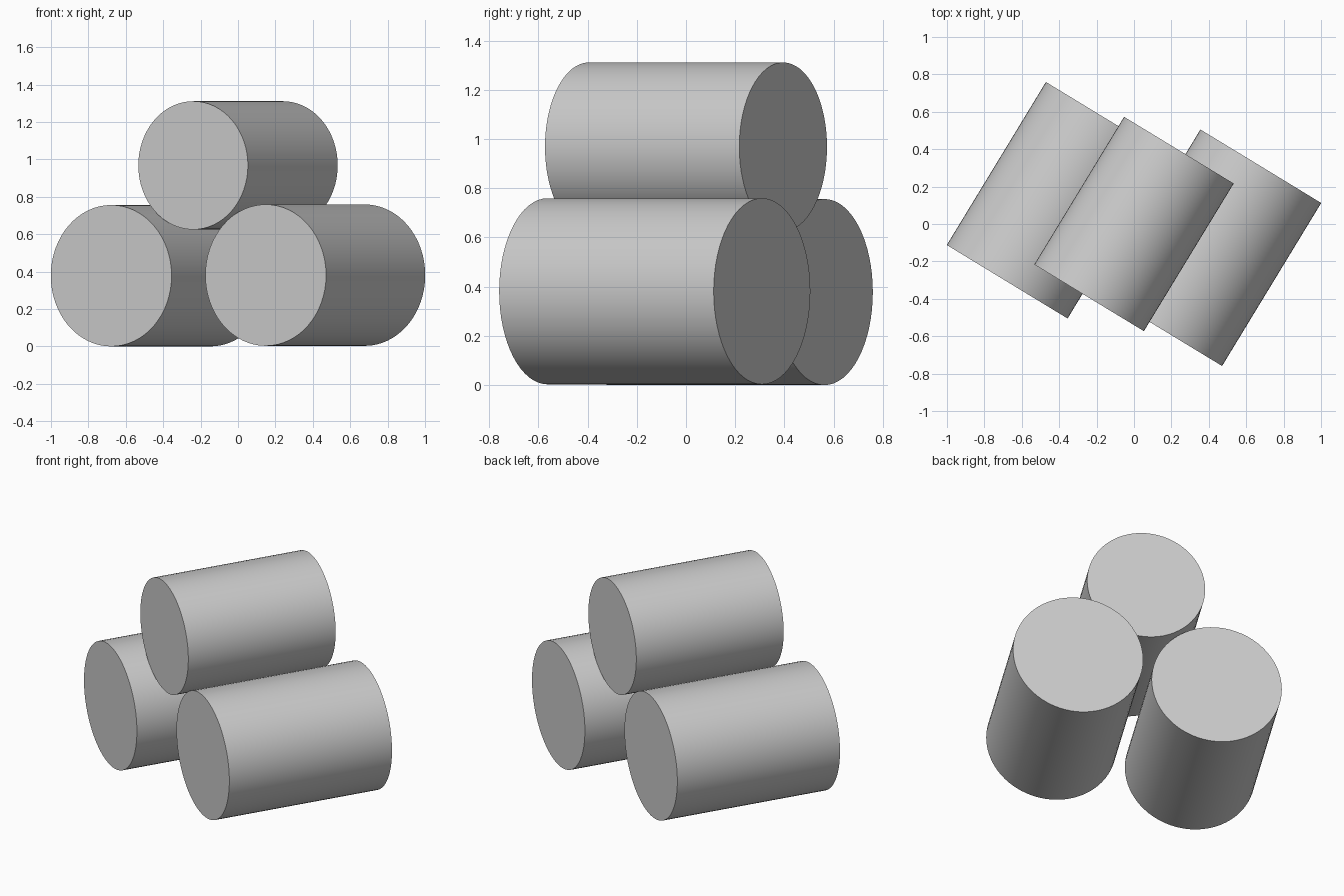
import bpy
import math
from mathutils import Vector

cube = bpy.data.objects.get("Cube")
if cube:
    bpy.data.objects.remove(cube, do_unlink=True)

# Single plain grey for all logs
grey = bpy.data.materials.new("light_grey")
grey.use_nodes = True
GREY = (0.6, 0.6, 0.6, 1.0)
grey.diffuse_color = GREY
grey.node_tree.nodes["Principled BSDF"].inputs["Base Color"].default_value = GREY

# Shared horizontal direction of the stack
AXIS = Vector((0.52, 0.855, 0)).normalized()


def add_log(name, centre, radius, length):
    bpy.ops.mesh.primitive_cylinder_add(vertices=64, radius=radius, depth=length, location=centre)
    log = bpy.context.object
    log.name = name
    log.rotation_euler = AXIS.to_track_quat('Z', 'Y').to_euler()
    log.data.materials.append(grey)
    bpy.ops.object.shade_smooth_by_angle(angle=math.radians(30))
    return log


# Two large logs on the ground, a smaller one resting on top
add_log("right_lower_log", (-0.413, 0.127, 0.378), 0.378, 1.02)
add_log("left_lower_log", (0.413, -0.127, 0.381), 0.378, 1.02)
add_log("upper_log", (0, 0, 0.968), 0.343, 0.924)
